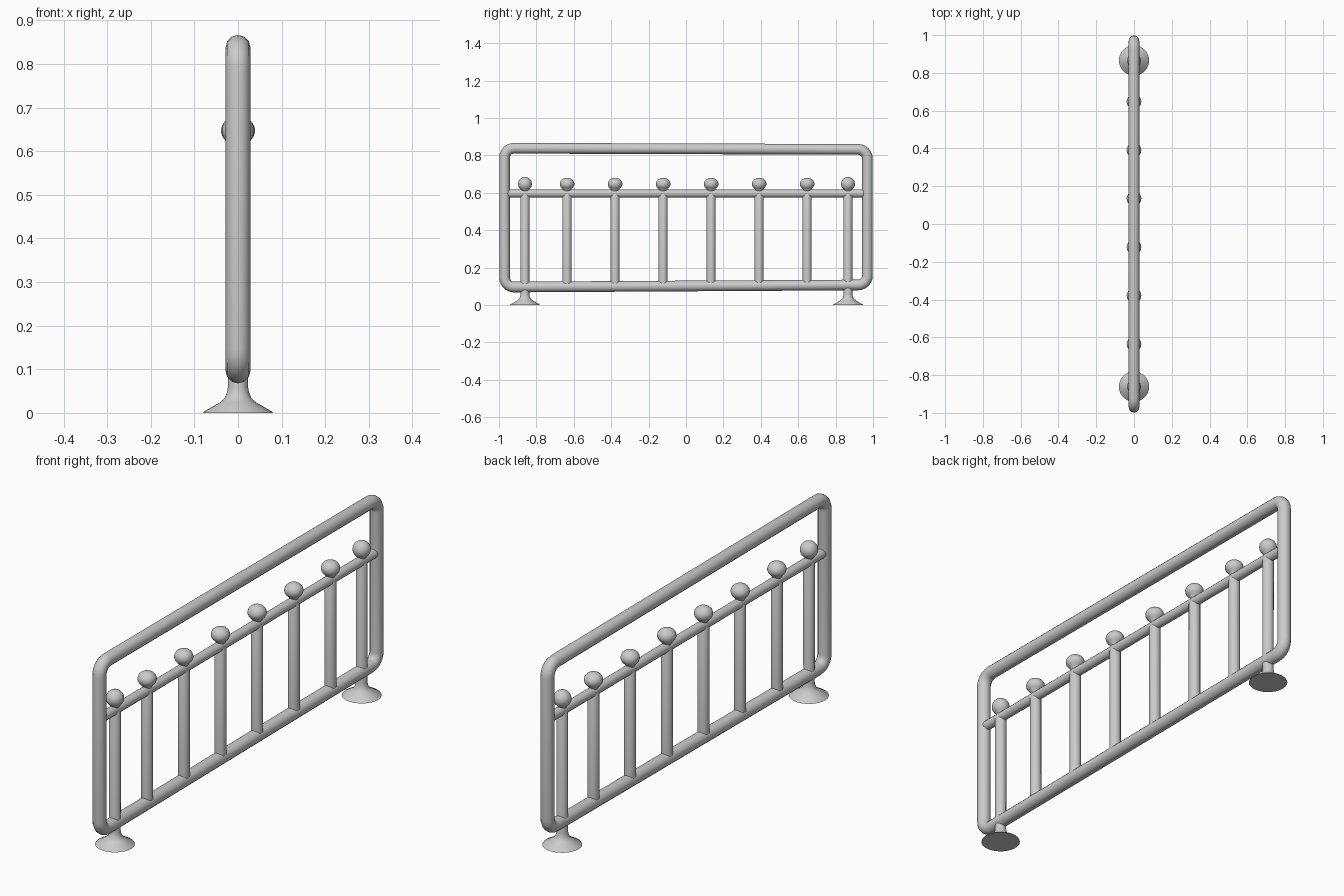
import bpy, bmesh, math

if "Cube" in bpy.data.objects:
    bpy.data.objects.remove(bpy.data.objects["Cube"])

def smooth(ob):
    bpy.ops.object.select_all(action='DESELECT')
    ob.select_set(True)
    bpy.context.view_layer.objects.active = ob
    bpy.ops.object.shade_smooth_by_angle(angle=math.radians(35))

def lathe(name, profile, y, sides=20):
    """Spin an (r, z) profile about a vertical axis at the given y."""
    bm = bmesh.new()
    vs = [bm.verts.new((r, 0, z)) for r, z in profile]
    edges = [bm.edges.new(p) for p in zip(vs, vs[1:])]
    bmesh.ops.spin(bm, geom=vs + edges, cent=(0, 0, 0), axis=(0, 0, 1),
                   angle=2 * math.pi, steps=sides)
    bmesh.ops.remove_doubles(bm, verts=bm.verts, dist=1e-5)
    bmesh.ops.recalc_face_normals(bm, faces=bm.faces)
    me = bpy.data.meshes.new(name)
    bm.to_mesh(me)
    bm.free()
    ob = bpy.data.objects.new(name, me)
    ob.location.y = y
    bpy.context.collection.objects.link(ob)
    smooth(ob)

def tube(name, pts, radius, cyclic=False):
    cu = bpy.data.curves.new(name, 'CURVE')
    cu.dimensions = '3D'
    cu.bevel_depth = radius
    cu.bevel_resolution = 4
    cu.use_fill_caps = not cyclic
    sp = cu.splines.new('POLY')
    sp.points.add(len(pts) - 1)
    for p, (y, z) in zip(sp.points, pts):
        p.co = (0, y, z, 1)
    sp.use_cyclic_u = cyclic
    ob = bpy.data.objects.new(name, cu)
    bpy.context.collection.objects.link(ob)
    bpy.ops.object.select_all(action='DESELECT')
    ob.select_set(True)
    bpy.context.view_layer.objects.active = ob
    bpy.ops.object.convert(target='MESH')
    smooth(bpy.context.object)

def ball(cz, rx, rz, start):
    """Finial profile from a lower angle up to the pole."""
    angs = [math.radians(start + (90 - start) * i / 10) for i in range(11)]
    return [(max(0, rx * math.cos(a)) if i < 10 else 0, cz + rz * math.sin(a))
            for i, a in enumerate(angs)]

# Outer frame: rounded rectangle, very slightly tapered to the +y end
R = 0.05
corners = [(0.97, 0.832, 0), (-0.97, 0.838, 90), (-0.97, 0.096, 180), (0.97, 0.107, 270)]
path = []
for y, z, a0 in corners:
    cy, cz = y - math.copysign(R, y), z - (R if z > 0.5 else -R)
    for i in range(7):
        a = math.radians(a0 + 15 * i)
        path.append((cy + R * math.cos(a), cz + R * math.sin(a)))
tube("outer_frame", path, 0.0285, cyclic=True)

# Middle rail
tube("middle_rail", [(-0.955, 0.596), (0.95, 0.596)], 0.021)

# Inner balusters with flattened ball finials
neck = [(0.024, 0.585), (0.017, 0.603), (0.017, 0.61), (0.022, 0.617)]
for i in range(6):
    lathe(f"baluster_{i + 1}",
          [(0, 0.115), (0.024, 0.115)] + neck + ball(0.647, 0.039, 0.033, -50),
          -0.636 + 0.2567 * i)

# End posts with round finials and flared feet
foot = [(0, 0), (0.08, 0), (0.078, 0.003), (0.038, 0.026), (0.030, 0.035),
        (0.025, 0.048), (0.023, 0.06)]
for name, y in (("end_post_left", -0.861), ("end_post_right", 0.866)):
    lathe(name, foot + neck + ball(0.647, 0.037, 0.037, -52), y, 28)
